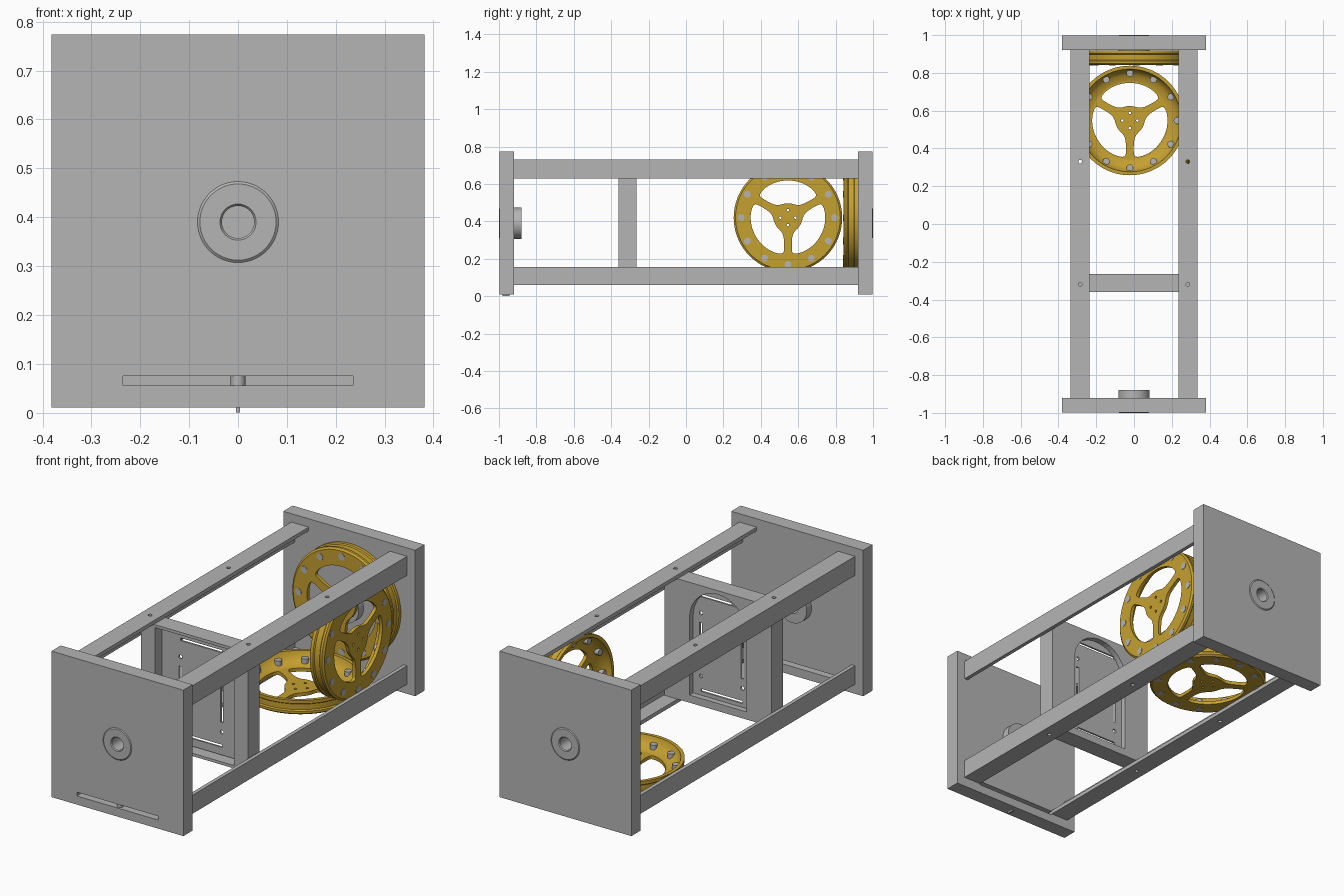
import bpy, bmesh
from math import sin, cos, pi, radians
from mathutils import Matrix, Vector

if "Cube" in bpy.data.objects:
    bpy.data.objects.remove(bpy.data.objects["Cube"])


def material(name, rgb):
    m = bpy.data.materials.new(name)
    m.use_nodes = True
    m.diffuse_color = (*rgb, 1)
    m.node_tree.nodes["Principled BSDF"].inputs["Base Color"].default_value = (*rgb, 1)
    return m


GREY = material("aluminium grey", (0.46, 0.46, 0.46))
GOLD = material("golden yellow", (0.56, 0.35, 0.03))

X, Y, Z = Vector((1, 0, 0)), Vector((0, 1, 0)), Vector((0, 0, 1))


def frame(a, b, c, origin=(0, 0, 0)):
    """Matrix whose local axes point along a, b, c."""
    return Matrix.Translation(origin) @ Matrix((a, b, c)).transposed().to_4x4()


def finish(name, bm, mat, matrix=Matrix(), smooth=False):
    bmesh.ops.remove_doubles(bm, verts=bm.verts, dist=0.00005)
    bmesh.ops.recalc_face_normals(bm, faces=bm.faces)
    bm.transform(matrix)
    me = bpy.data.meshes.new(name)
    bm.to_mesh(me)
    bm.free()
    me.materials.clear()
    me.materials.append(mat)
    me.polygons.foreach_set("material_index", [0] * len(me.polygons))
    me.polygons.foreach_set("use_smooth", [False] * len(me.polygons))
    ob = bpy.data.objects.new(name, me)
    bpy.context.collection.objects.link(ob)
    if smooth:
        bpy.ops.object.select_all(action="DESELECT")
        ob.select_set(True)
        bpy.context.view_layer.objects.active = ob
        bpy.ops.object.shade_smooth_by_angle(angle=radians(35))
    return ob


def rect(x0, y0, x1, y1):
    return [(x0, y0), (x1, y0), (x1, y1), (x0, y1)]


def circle(cx, cy, r, n=24):
    return [(cx + r * cos(2 * pi * i / n), cy + r * sin(2 * pi * i / n)) for i in range(n)]


def sheet(name, outline, holes, thick, mat, matrix, smooth=False):
    """Flat plate with holes, local z from 0 to thick."""
    cu = bpy.data.curves.new(name, "CURVE")
    cu.dimensions, cu.fill_mode, cu.extrude = "2D", "BOTH", thick / 2
    for loop in [outline] + holes:
        s = cu.splines.new("POLY")
        s.points.add(len(loop) - 1)
        for p, (x, y) in zip(s.points, loop):
            p.co = (x, y, 0, 1)
        s.use_cyclic_u = True
    tmp = bpy.data.objects.new(name + "_outline", cu)
    bpy.context.collection.objects.link(tmp)
    me = tmp.evaluated_get(bpy.context.evaluated_depsgraph_get()).to_mesh()
    bm = bmesh.new()
    bm.from_mesh(me)
    bpy.data.objects.remove(tmp)
    bpy.data.curves.remove(cu)
    return finish(name, bm, mat, matrix @ Matrix.Translation((0, 0, thick / 2)), smooth)


def box(name, lo, hi, mat=GREY):
    bm = bmesh.new()
    bmesh.ops.create_cube(bm, size=1)
    size, mid = Vector(hi) - Vector(lo), (Vector(hi) + Vector(lo)) / 2
    return finish(name, bm, mat, Matrix.Translation(mid) @ Matrix.Diagonal((*size, 1)))


def lathe(name, profile, n, mat, matrix):
    """Closed (radius, height) profile turned around local z."""
    bm = bmesh.new()
    vs = [bm.verts.new((r, 0, z)) for r, z in profile]
    es = [bm.edges.new((a, b)) for a, b in zip(vs, vs[1:] + vs[:1])]
    bmesh.ops.spin(bm, geom=vs + es, cent=(0, 0, 0), axis=(0, 0, 1), angle=2 * pi, steps=n)
    return finish(name, bm, mat, matrix, True)


# End plates, each with a bushing
UPRIGHT = lambda y: frame(X, Z, -Y, (0, y, 0))
MID = 0.39
plate = rect(-0.382, 0.01, 0.382, 0.774)
bore = circle(0, MID, 0.083, 48)
slot = rect(-0.235, 0.055, 0.235, 0.075)
sheet("front_plate", plate, [bore, slot], 0.077, GREY, UPRIGHT(-0.92))
sheet("back_plate", plate, [bore], 0.077, GREY, UPRIGHT(0.997))
bushing = [(0.033, 0.005), (0.037, 0), (0.078, 0), (0.083, 0.004), (0.083, 0.12), (0.033, 0.12)]
lathe("front_bushing", bushing, 48, GREY, frame(X, -Z, Y, (0, -1, MID)))
lathe("back_bushing", bushing, 48, GREY, frame(X, Z, -Y, (0, 1, MID)))

# Small latch in the front slot
bm = bmesh.new()
bmesh.ops.create_cone(bm, cap_ends=True, segments=24, radius1=0.015, radius2=0.015, depth=0.02)
finish("latch_pin", bm, GREY, Matrix.Translation((0, -0.975, 0.065)), True)
box("latch_tab", (-0.004, -0.98, 0), (0.004, -0.945, 0.012))

# Four angle rails: drilled flange and outer web
T = 0.02
for side, sname in ((1, "left"), (-1, "right")):
    xs = sorted((side * 0.235, side * 0.335))
    web = sorted((side * (0.335 - T), side * 0.335))
    drill = [circle(side * 0.285, y, 0.01, 16) for y in (0.33, -0.32)]
    for level, z, z0, z1 in (("top", 0.71, 0.63, 0.71), ("bottom", 0.06, 0.08, 0.157)):
        sheet(f"{level}_{sname}_rail_flange", rect(xs[0], -0.92, xs[1], 0.92), drill, T, GREY,
              Matrix.Translation((0, 0, z)))
        box(f"{level}_{sname}_rail_web", (web[0], -0.92, z0), (web[1], 0.92, z1))

# Middle bracket: arched back plate, slotted panel, posts and sills
arch = [(-0.165, 0.12), (0.165, 0.12)]
arch += [(0.165 * cos(pi * i / 24), 0.525 + 0.165 * sin(pi * i / 24)) for i in range(25)]
sheet("bracket_back", rect(-0.31, 0.08, 0.31, 0.71), [arch], 0.03, GREY, UPRIGHT(-0.265))
cuts = [rect(-0.12, z, 0.12, z + 0.014) for z in (0.14, 0.635)]
for x in (-0.12, 0.12):
    cuts.append(rect(x - 0.007, 0.27, x + 0.007, 0.5))
    cuts += [circle(x, z, 0.01, 16) for z in (0.22, 0.55)]
sheet("bracket_panel", rect(-0.235, 0.1, 0.235, 0.69), cuts, 0.01, GREY, UPRIGHT(-0.295))
for s, sname in ((1, "left"), (-1, "right")):
    x0, x1 = sorted((s * 0.228, s * 0.31))
    box(f"bracket_{sname}_post", (x0, -0.36, 0.08), (x1, -0.295, 0.71))
for level, z in (("top", 0.695), ("bottom", 0.08)):
    box(f"bracket_{level}_sill", (-0.228, -0.36, z), (0.228, -0.295, z + 0.015))


# Wheels: cupped rim, three-spoke web and ring of pins
def soften(pts, rounds=3):
    for _ in range(rounds):
        out = []
        for (ax, ay), (bx, by) in zip(pts, pts[1:] + pts[:1]):
            out += [(ax * .75 + bx * .25, ay * .75 + by * .25), (ax * .25 + bx * .75, ay * .25 + by * .75)]
        pts = out
    return pts


def opening(centre):
    half = [(0.078, 12), (0.08, 32), (0.1, 47), (0.16, 53), (0.199, 53), (0.203, 34), (0.203, 12)]
    polar = half + [(r, -a) for r, a in reversed(half)]
    return soften([(r * cos(radians(centre + a)), r * sin(radians(centre + a))) for r, a in polar])


RIM = [(0.207, 0), (0.28, 0), (0.29, 0.008), (0.29, 0.02), (0.284, 0.026), (0.284, 0.055),
       (0.29, 0.06), (0.29, 0.077), (0.272, 0.077), (0.264, 0.05), (0.24, 0.026), (0.207, 0.018)]


def wheel(name, matrix):
    lathe(name + "_rim", RIM, 72, GOLD, matrix)
    holes = [opening(a) for a in (90, 210, 330)]
    holes += [circle(0.04 * cos(a * pi / 2), 0.04 * sin(a * pi / 2), 0.007, 12) for a in range(4)]
    sheet(name + "_spokes", circle(0, 0, 0.207, 72), holes, 0.018, GOLD, matrix, True)
    bm = bmesh.new()
    for i in range(12):
        a = i * pi / 6
        bmesh.ops.create_cone(bm, cap_ends=True, segments=20, radius1=0.018, radius2=0.018, depth=0.052,
                              matrix=Matrix.Translation((0.25 * cos(a), 0.25 * sin(a), 0.024)))
    finish(name + "_pins", bm, GREY, matrix, True)


wheel("floor_wheel", frame(X, Y, Z, (-0.022, 0.548, 0.08)))
wheel("side_wheel", frame(-Y, Z, -X, (0.315, 0.545, 0.42)))
wheel("end_wheel", frame(-X, Z, Y, (0.01, 0.842, 0.42)))
